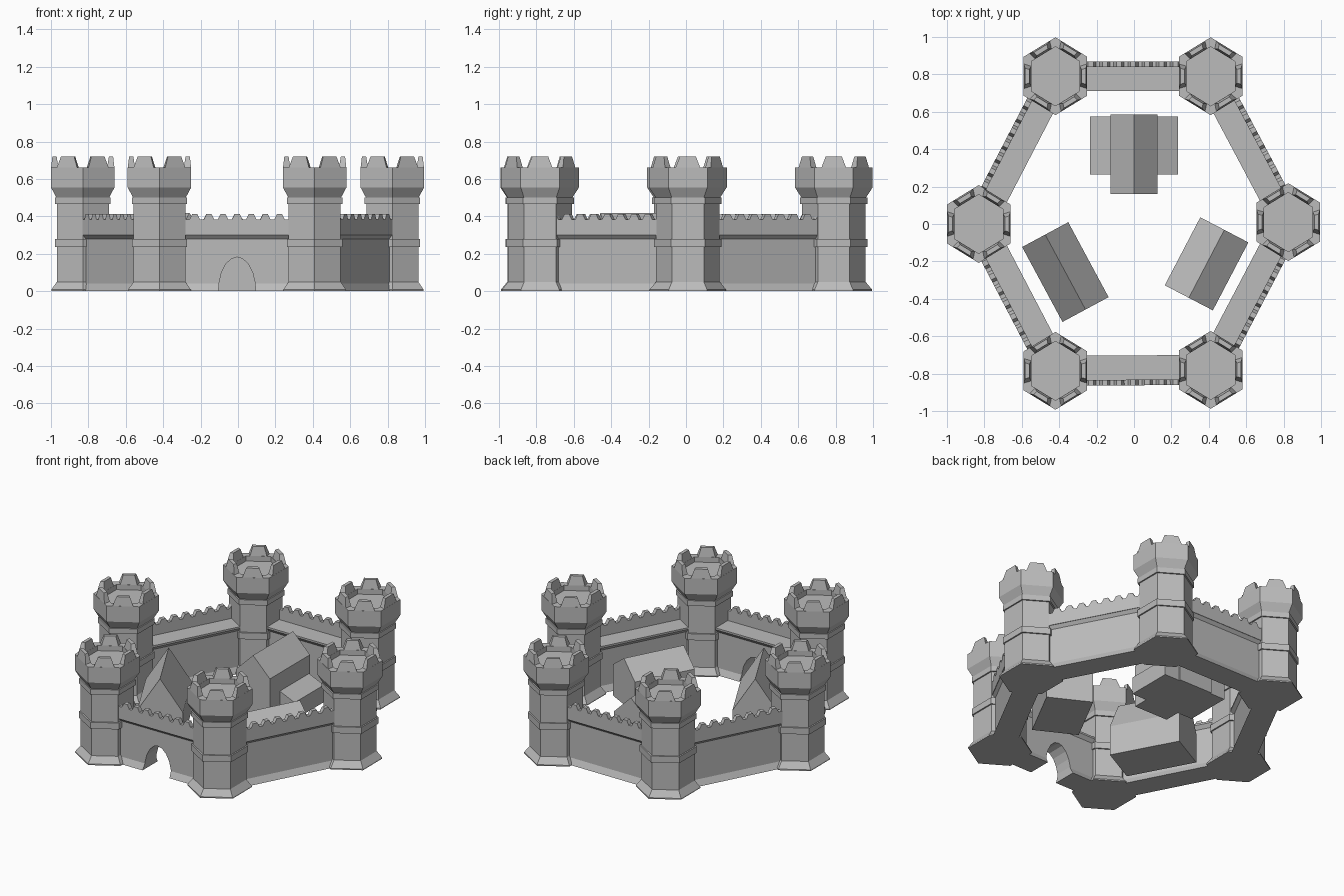
import bpy, bmesh
from math import sin, cos, pi, atan2, radians
from mathutils import Matrix, Vector

cube = bpy.data.objects.get("Cube")
if cube:
    bpy.data.objects.remove(cube)

stone = bpy.data.materials.new("grey stone")
stone.use_nodes = True
GREY = (0.5, 0.5, 0.5, 1)
stone.diffuse_color = GREY
stone.node_tree.nodes["Principled BSDF"].inputs["Base Color"].default_value = GREY


def finish(name, bm, matrix=Matrix()):
    bmesh.ops.recalc_face_normals(bm, faces=bm.faces)
    mesh = bpy.data.meshes.new(name)
    bm.to_mesh(mesh)
    bm.free()
    mesh.transform(matrix)
    mesh.materials.append(stone)
    ob = bpy.data.objects.new(name, mesh)
    bpy.context.collection.objects.link(ob)
    return ob


def prism(name, profile, depth, matrix):
    """Extrude an (x, z) profile along local y, centred."""
    bm = bmesh.new()
    face = bm.faces.new([bm.verts.new((x, -depth / 2, z)) for x, z in profile])
    out = bmesh.ops.extrude_face_region(bm, geom=[face])
    moved = [v for v in out["geom"] if isinstance(v, bmesh.types.BMVert)]
    bmesh.ops.translate(bm, verts=moved, vec=(0, depth, 0))
    return finish(name, bm, matrix)


def place(x, y, angle=0):
    return Matrix.Translation((x, y, 0)) @ Matrix.Rotation(angle, 4, "Z")


def mirrored(half):
    return half + [(-x, z) for x, z in reversed(half) if x]


# Hexagonal tower: stacked rings, then one tapered merlon on each side
RINGS = [(.205, 0), (.205, .008), (.17, .05), (.17, .235), (.181, .235),
         (.181, .278), (.17, .278), (.17, .465), (.181, .465), (.181, .5),
         (.172, .5), (.208, .555), (.208, .66), (.158, .66), (.158, .625)]


def tower(name, x, y):
    bm = bmesh.new()
    rings = [[bm.verts.new((r * sin(k * pi / 3), r * cos(k * pi / 3), z))
              for k in range(6)] for r, z in RINGS]
    for low, high in zip(rings, rings[1:]):
        for k in range(6):
            n = (k + 1) % 6
            bm.faces.new((low[k], low[n], high[n], high[k]))
    bm.faces.new(rings[0])
    bm.faces.new(rings[-1])
    for k in range(6):
        turn = Matrix.Rotation(k * pi / 3, 3, "Z")
        corners = [bm.verts.new(turn @ Vector((a, s * w, z)))
                   for a, w, z in ((.18, .068, .655), (.137, .055, .655),
                                   (.172, .043, .72), (.148, .036, .72))
                   for s in (-1, 1)]
        bmesh.ops.convex_hull(bm, input=corners)
    finish(name, bm, place(x, y) @ Matrix.Diagonal((.944, 1, 1, 1)))


# Curtain wall: x points outward, with a sloped foot and an overhanging walk
WALL = mirrored([(.08, 0), (.06, .04), (.06, .28), (.08, .303), (.08, .315)])


def parapet_profile(length):
    count = 11
    step = length / count
    points = [(-length / 2, .3)]
    for i in range(count):
        start = -length / 2 + i * step
        for part, z in ((.13, .383), (.32, .412), (.68, .412), (.87, .383)):
            points.append((start + part * step, z))
    return points + [(length / 2, .3)]


def wall(name, a, b):
    run = Vector(b) - Vector(a)
    mid = (Vector(a) + Vector(b)) / 2
    angle = atan2(run.y, run.x) - pi / 2
    base = place(mid.x, mid.y, angle)
    body = prism(name, WALL, run.length, base)
    turn = Matrix.Translation((.065, 0, 0)) @ Matrix.Rotation(pi / 2, 4, "Z")
    prism(name + "_parapet", parapet_profile(run.length), .03, base @ turn)
    return body


# Ring of towers and walls, counter-clockwise from the front
CORNERS = [("front_right", -.42, -.785), ("front_left", .41, -.78),
           ("left", .825, .01), ("back_left", .41, .79),
           ("back_right", -.42, .79), ("right", -.83, 0)]
SIDES = ["front", "front_left", "back_left", "back", "back_right", "front_right"]
walls = {}
for i, side in enumerate(SIDES):
    name, x, y = CORNERS[i]
    tower(name + "_tower", x, y)
    walls[side] = wall(side + "_wall", (x, y), CORNERS[(i + 1) % 6][1:])

# Arched gateway cut through the front wall
ARCH = mirrored([(.1, -.05), (.1, 0), (.095, .05), (.083, .1), (.06, .145),
                 (.03, .173), (0, .182)])
cutter = prism("gate_cutter", ARCH, .5, place(-.005, -.78))
cutter.hide_render = True
front = walls["front"]
cut = front.modifiers.new("gate", "BOOLEAN")
cut.object = cutter
cut.solver = "EXACT"
graph = bpy.context.evaluated_depsgraph_get()
carved = bpy.data.meshes.new_from_object(front.evaluated_get(graph))
front.modifiers.clear()
front.data = carved
bpy.data.objects.remove(cutter)


# Gabled buildings in the courtyard
def house(name, x, y, angle, width, length, eave, ridge):
    w = width / 2
    prism(name, mirrored([(w, 0), (w, eave), (0, ridge)]), length,
          place(x, y, radians(angle)))


house("right_house", -.367, -.257, 28.3, .28, .455, .2, .418)
house("left_house", .388, -.213, -27.6, .29, .41, .21, .31)
house("great_hall", 0, .372, 0, .25, .425, .285, .41)
for side, name in ((1, "left"), (-1, "right")):
    lean_to = [(0, 0), (side * .235, 0), (side * .235, .115), (side * .12, .165), (0, .165)]
    prism(name + "_lean_to", lean_to, .31, place(0, .42))
